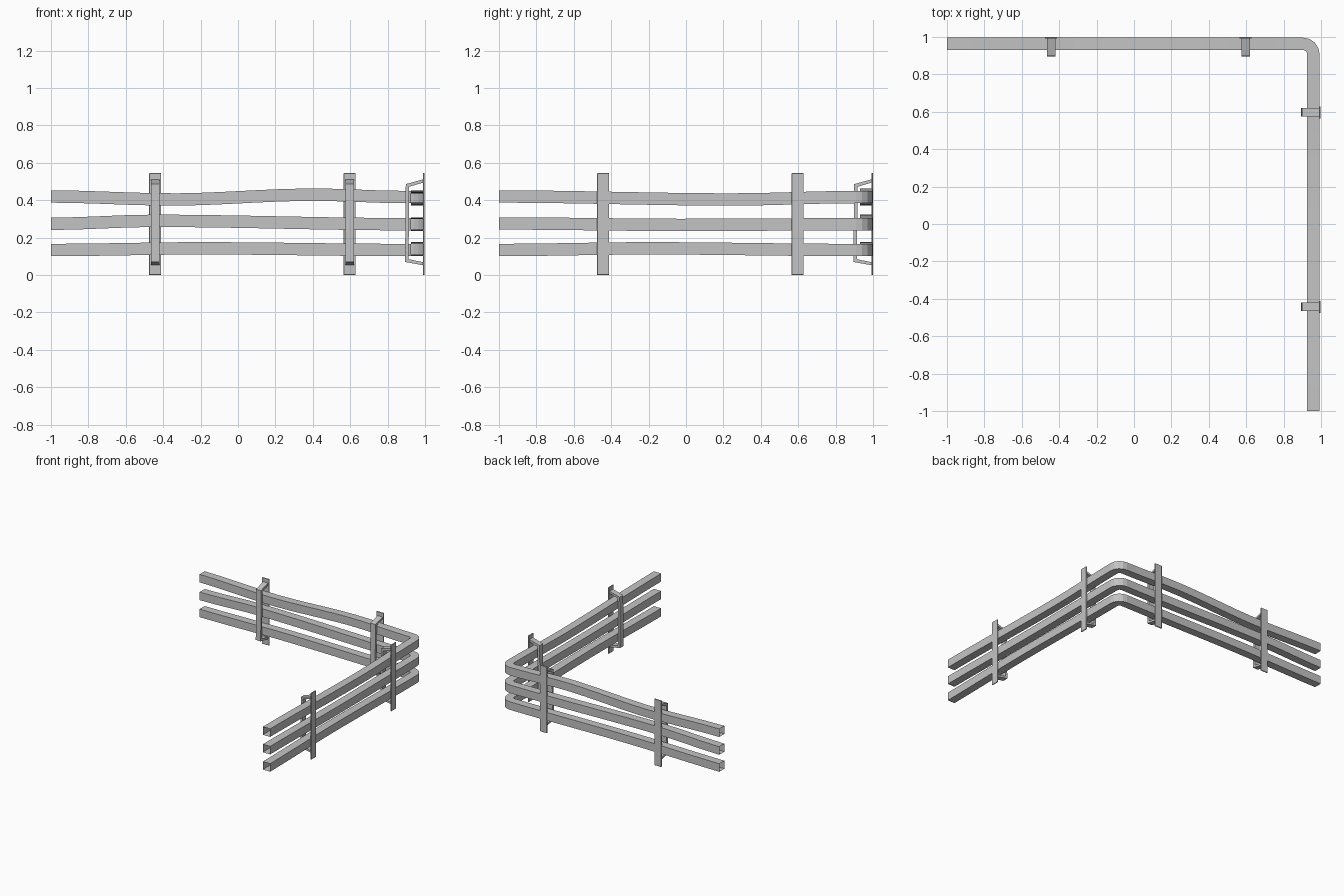
import bpy
import bmesh
from math import cos, sin, pi
from mathutils import Vector

if "Cube" in bpy.data.objects:
    bpy.data.objects.remove(bpy.data.objects["Cube"])

steel = bpy.data.materials.new("light grey steel")
steel.use_nodes = True
grey = (0.55, 0.55, 0.55, 1)
steel.diffuse_color = grey
steel.node_tree.nodes["Principled BSDF"].inputs["Base Color"].default_value = grey

HALF = 0.033              # half the rail section
RUN_X, RUN_Y = 0.959, 0.963   # centre lines of the side and back runs
BEND = 0.055              # bend radius of the centre line


def finish(bm, name):
    bmesh.ops.recalc_face_normals(bm, faces=bm.faces)
    mesh = bpy.data.meshes.new(name)
    bm.to_mesh(mesh)
    bm.free()
    mesh.materials.append(steel)
    obj = bpy.data.objects.new(name, mesh)
    bpy.context.collection.objects.link(obj)
    return obj


def ease(keys, t):
    """Smooth height between (position, height) keys."""
    for (a, za), (b, zb) in zip(keys, keys[1:]):
        if t <= b:
            f = max(0, (t - a) / (b - a))
            return za + (zb - za) * f * f * (3 - 2 * f)
    return keys[-1][1]


def rail(name, back_keys, side_keys):
    """Open square tube: back run, rounded corner, side run."""
    cx, cy = RUN_X - BEND, RUN_Y - BEND
    n, arc = 14, 4
    path = []             # point and outward direction
    for i in range(n):
        x = -1 + (cx + 1) * i / n
        path.append((Vector((x, RUN_Y, ease(back_keys, x))), Vector((0, 1, 0))))
    for i in range(arc + 1):
        a = pi / 2 * (1 - i / arc)
        out = Vector((cos(a), sin(a), 0))
        path.append((Vector((cx, cy, back_keys[-1][1])) + out * BEND, out))
    for i in range(1, n + 1):
        y = cy - (cy + 1) * i / n
        path.append((Vector((RUN_X, y, ease(side_keys, y))), Vector((1, 0, 0))))

    bm = bmesh.new()
    up = Vector((0, 0, 1))
    rings = [[bm.verts.new(p + (out * u + up * v) * HALF)
              for u, v in ((1, 1), (-1, 1), (-1, -1), (1, -1))] for p, out in path]
    for r, s in zip(rings, rings[1:]):
        for i in range(4):
            j = (i + 1) % 4
            bm.faces.new((r[i], r[j], s[j], s[i]))
    finish(bm, name)


def extrude_profile(name, profile, width):
    """Profile in (outward, z), extruded evenly to both sides."""
    bm = bmesh.new()
    face = bm.faces.new([bm.verts.new((u, -width / 2, z)) for u, z in profile])
    new = bmesh.ops.extrude_face_region(bm, geom=[face])["geom"]
    bmesh.ops.translate(bm, vec=(0, width, 0),
                        verts=[v for v in new if isinstance(v, bmesh.types.BMVert)])
    return finish(bm, name)


def bracket(name, along, on_back):
    plate = extrude_profile(name + "_plate",
                            [(0.989, 0), (0.998, 0), (0.998, 0.545), (0.989, 0.545)], 0.065)
    bevel = plate.modifiers.new("softened_edges", "BEVEL")
    bevel.width = 0.002
    strap = extrude_profile(name + "_strap",
                            [(0.993, 0.052), (0.893, 0.07), (0.897, 0.486), (0.993, 0.513),
                             (0.993, 0.495), (0.915, 0.472), (0.912, 0.085), (0.993, 0.068)], 0.045)
    for obj in (plate, strap):
        if on_back:
            obj.rotation_euler.z = pi / 2
            obj.location = (along, 0.002, 0)
        else:
            obj.location = (0, along, 0)


# Three gently uneven rails
rail("top_rail",
     [(-1, 0.42), (-0.35, 0.404), (0.4, 0.43), (0.9, 0.417)],
     [(-1, 0.42), (0.25, 0.404), (0.9, 0.417)])
rail("middle_rail",
     [(-1, 0.274), (-0.45, 0.29), (0.9, 0.272)],
     [(-1, 0.276), (0, 0.268), (0.9, 0.272)])
rail("bottom_rail",
     [(-1, 0.134), (-0.2, 0.143), (0.9, 0.134)],
     [(-1, 0.134), (-0.2, 0.143), (0.9, 0.134)])

# Two clamping brackets on each run
for label, pos in (("outer", -0.443), ("inner", 0.597)):
    bracket("back_" + label, pos, True)
    bracket("side_" + label, pos, False)
